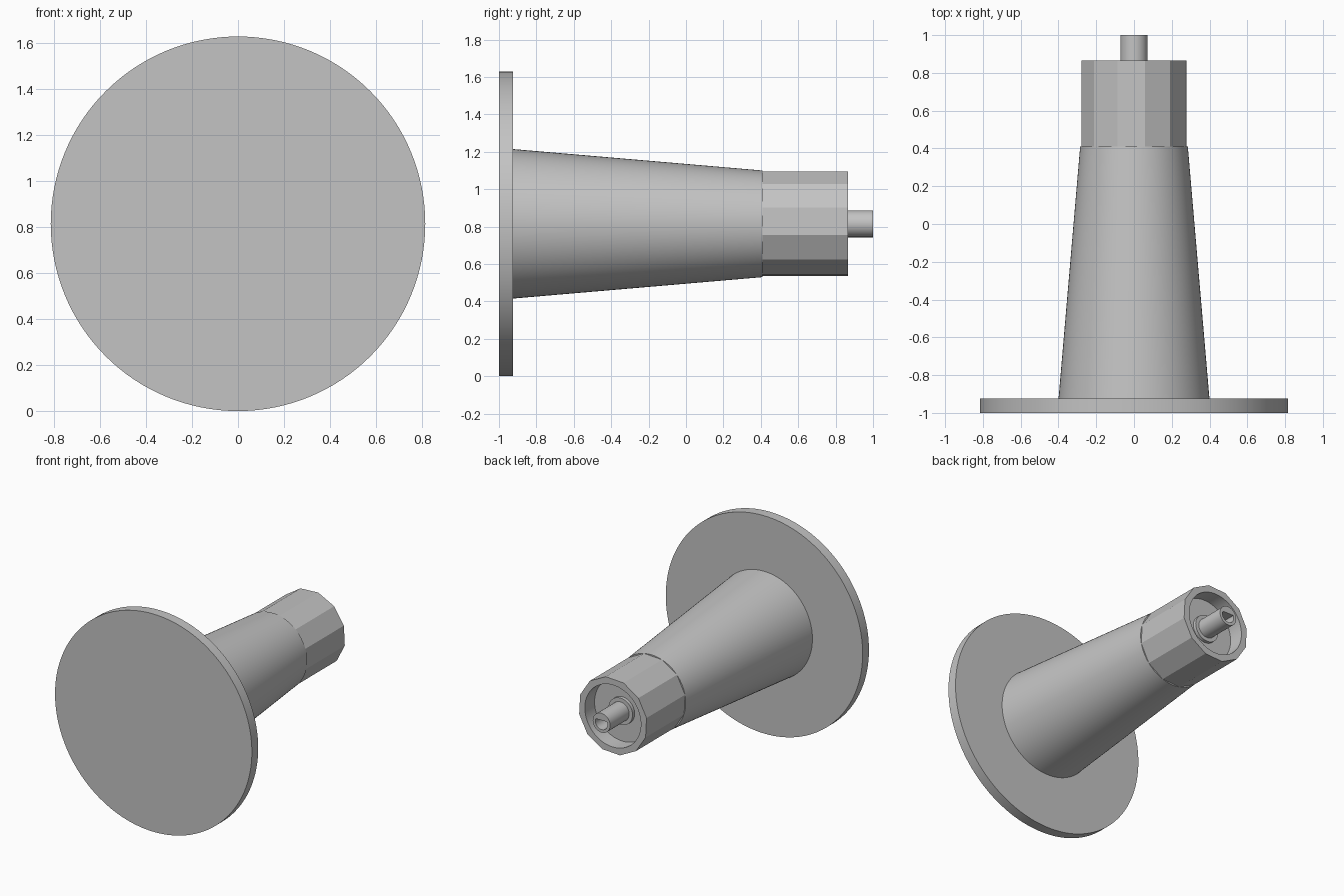
import bpy
import bmesh
from math import cos, sin, radians, tau

AXIS_Z = 0.815

if "Cube" in bpy.data.objects:
    bpy.data.objects.remove(bpy.data.objects["Cube"], do_unlink=True)

grey = bpy.data.materials.new("plain grey")
grey.use_nodes = True
grey.diffuse_color = (0.55, 0.55, 0.55, 1)
grey.node_tree.nodes["Principled BSDF"].inputs["Base Color"].default_value = grey.diffuse_color


def turned(name, profile, sides=96, phase=0.0, flat=1.0):
    """Solid turned about the y axis from (radius, y) pairs; flat clips its top."""
    bm = bmesh.new()
    rings = []
    for radius, y in profile:
        angles = [phase + tau * i / sides for i in range(sides)]
        rings.append([bm.verts.new((radius * cos(a), y, AXIS_Z + min(radius * sin(a), flat)))
                      for a in angles])
    for low, high in zip(rings, rings[1:]):
        for i in range(sides):
            j = (i + 1) % sides
            bm.faces.new((low[i], low[j], high[j], high[i]))
    bm.faces.new(rings[0])
    bm.faces.new(rings[-1])
    bmesh.ops.recalc_face_normals(bm, faces=bm.faces)
    mesh = bpy.data.meshes.new(name)
    bm.to_mesh(mesh)
    bm.free()
    mesh.materials.append(grey)
    obj = bpy.data.objects.new(name, mesh)
    bpy.context.collection.objects.link(obj)
    return obj


def bore(target, cutter):
    """Cut a hole and discard the cutter."""
    cutter.hide_render = True
    mod = target.modifiers.new("bore", "BOOLEAN")
    mod.operation = "DIFFERENCE"
    mod.solver = "EXACT"
    mod.object = cutter
    bpy.context.view_layer.update()
    graph = bpy.context.evaluated_depsgraph_get()
    cut_mesh = bpy.data.meshes.new_from_object(target.evaluated_get(graph))
    target.modifiers.clear()
    target.data = cut_mesh
    bpy.data.objects.remove(cutter, do_unlink=True)


# Round flange and tapered body
flange = turned("flange", [(0.815, -1.0), (0.815, -0.925)], sides=128)
body = turned("tapered_body", [(0.40, -0.93), (0.285, 0.41)])

# Twelve-sided collar with a round recess
collar = turned("collar", [(0.285, 0.405), (0.285, 0.865)], sides=12, phase=radians(18))
bore(collar, turned("recess_cutter", [(0.232, 0.75), (0.232, 0.95)]))

# Boss and hollow shaft with a D-shaped socket
boss = turned("shaft_boss", [(0.10, 0.74), (0.10, 0.775)], sides=48)
shaft = turned("shaft", [(0.072, 0.74), (0.072, 1.0)], sides=48)
bore(shaft, turned("socket_cutter", [(0.05, 0.85), (0.05, 1.05)], sides=32, flat=0.02))

# Smooth the round walls, keep the facets and rims crisp
bpy.ops.object.select_all(action="DESELECT")
for part in (flange, body, collar, boss, shaft):
    part.select_set(True)
bpy.context.view_layer.objects.active = body
bpy.ops.object.shade_smooth_by_angle(angle=radians(25))
